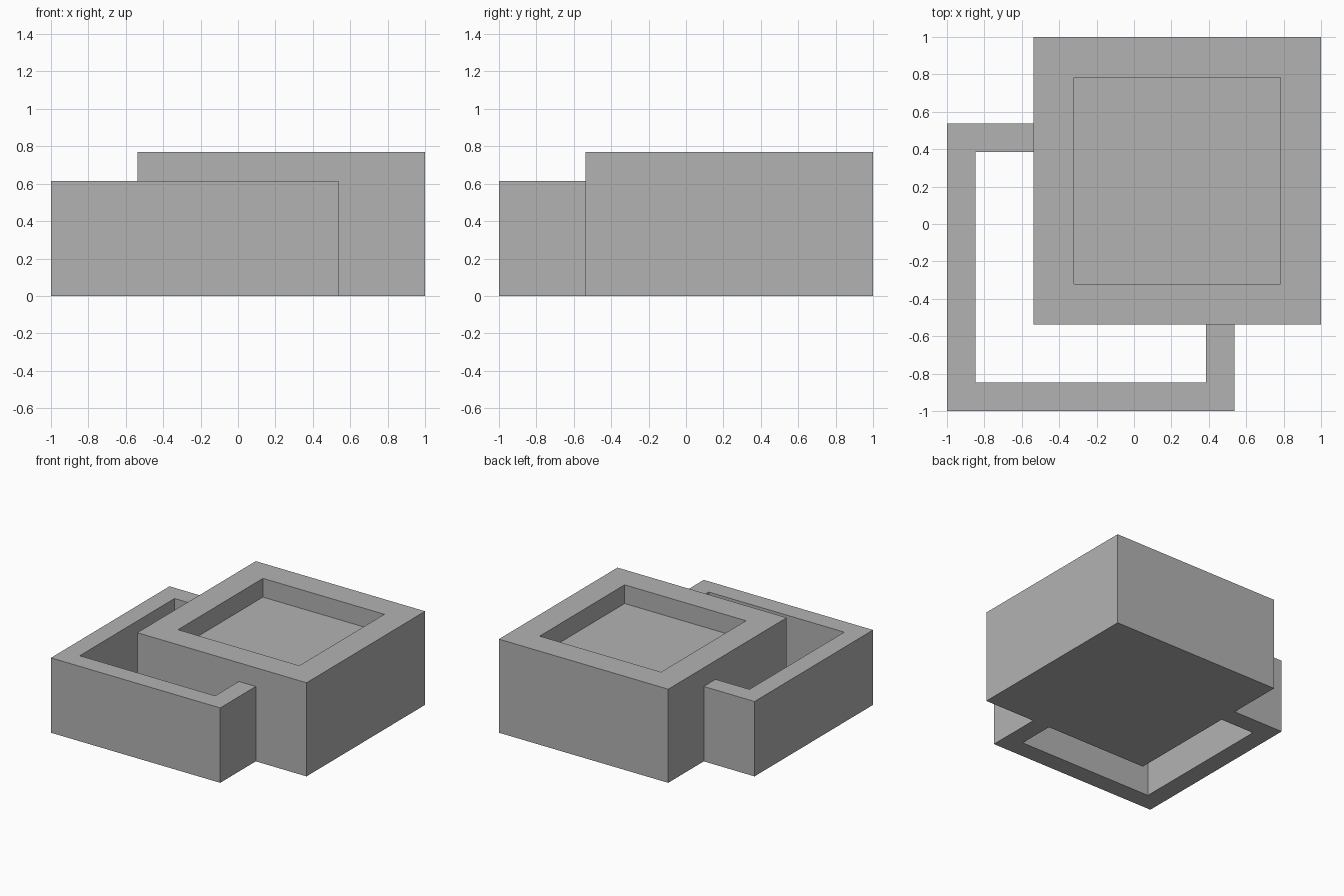
import bpy
import bmesh

cube = bpy.data.objects.get("Cube")
if cube:
    bpy.data.objects.remove(cube, do_unlink=True)

U = 1 / 13  # modelling module: the footprint is 26 modules wide

grey = bpy.data.materials.new("plain grey")
grey.use_nodes = True
colour = (0.45, 0.45, 0.45, 1)
grey.diffuse_color = colour
grey.node_tree.nodes["Principled BSDF"].inputs["Base Color"].default_value = colour


def extrude_outline(name, outline, height, recess=None):
    """Extrude a ground outline; recess = (rim width, depth) sinks the top."""
    bm = bmesh.new()
    base = bm.faces.new([bm.verts.new((x * U, y * U, 0)) for x, y in outline])
    result = bmesh.ops.extrude_face_region(bm, geom=[base], use_keep_orig=True)
    raised = [g for g in result["geom"] if isinstance(g, bmesh.types.BMVert)]
    bmesh.ops.translate(bm, verts=raised, vec=(0, 0, height * U))
    bmesh.ops.recalc_face_normals(bm, faces=bm.faces[:])
    if recess:
        rim, depth = recess
        top = max(bm.faces, key=lambda f: f.calc_center_median().z)
        bmesh.ops.inset_region(bm, faces=[top], thickness=rim * U)
        # Straight-sided well below the inset rim
        well = bmesh.ops.extrude_discrete_faces(bm, faces=[top])["faces"][0]
        rim_verts = [v for v in bm.verts if v not in well.verts[:]]
        bmesh.ops.translate(bm, verts=well.verts[:], vec=(0, 0, -depth * U))
        bmesh.ops.remove_doubles(bm, verts=rim_verts, dist=1e-5)
    mesh = bpy.data.meshes.new(name)
    bm.to_mesh(mesh)
    bm.free()
    mesh.materials.append(grey)
    obj = bpy.data.objects.new(name, mesh)
    bpy.context.collection.objects.link(obj)
    return obj


# Square block with a shallow square well in its top
extrude_outline("recessed_block", [(-7, -7), (13, -7), (13, 13), (-7, 13)], 10,
                recess=(4, 2))

# Lower wall hooking around the front right corner of the block
half = [(-7, 7), (-13, 7), (-13, -13)]
inner = [(-11, -11), (-11, 5), (-7, 5)]
outline = half + [(7, -13), (7, -7), (5, -7), (5, -11)] + inner
extrude_outline("courtyard_wall", outline, 8)
